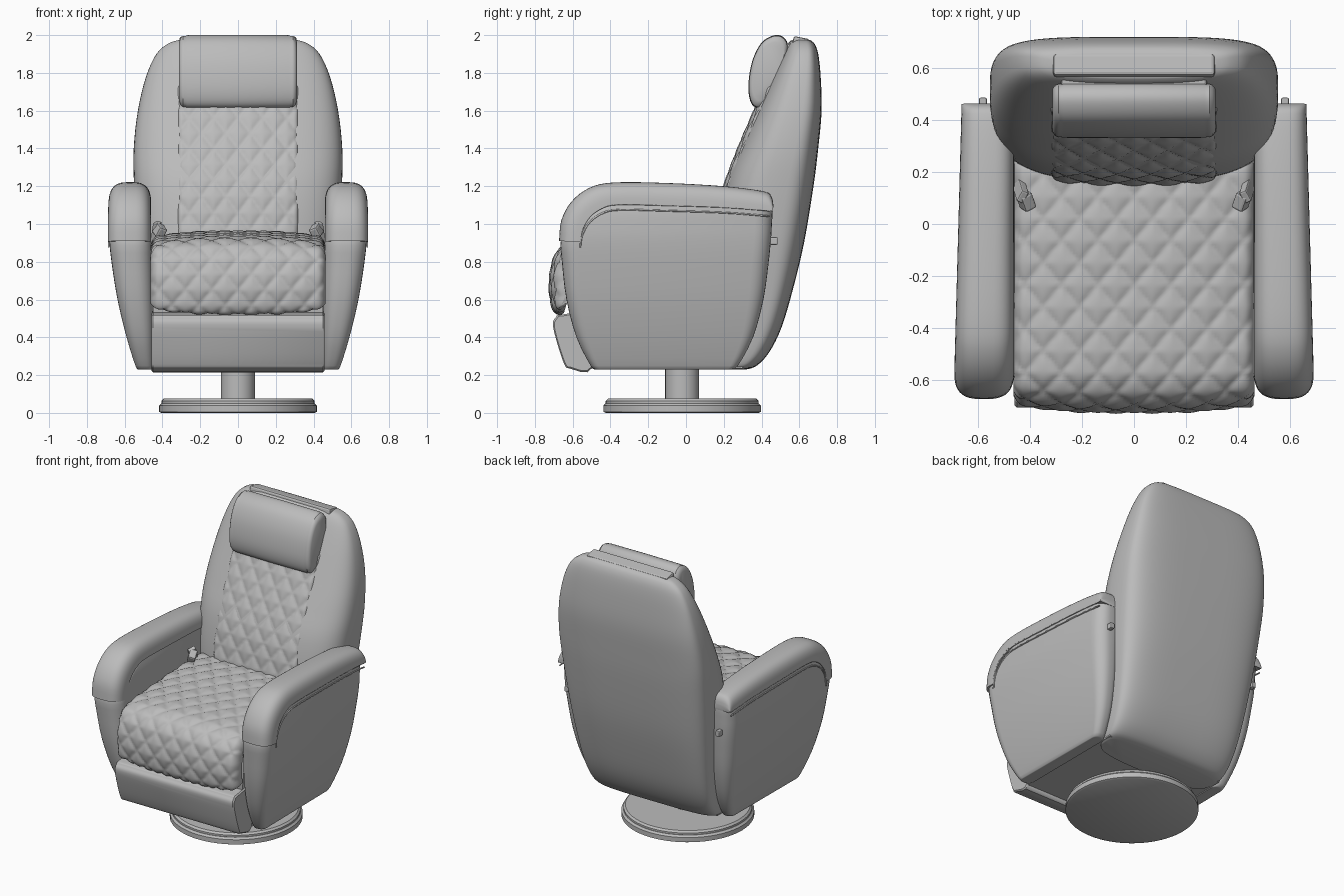
import bpy, bmesh, math
from mathutils import Vector

if "Cube" in bpy.data.objects:
    bpy.data.objects.remove(bpy.data.objects["Cube"])

grey = bpy.data.materials.new("grey leather")
grey.diffuse_color = (0.5, 0.5, 0.5, 1)
grey.use_nodes = True
grey.node_tree.nodes["Principled BSDF"].inputs["Base Color"].default_value = grey.diffuse_color


def finish(name, bm, angle=40):
    bmesh.ops.recalc_face_normals(bm, faces=bm.faces)
    me = bpy.data.meshes.new(name)
    bm.to_mesh(me)
    bm.free()
    for p in me.polygons:
        p.use_smooth = True
    me.set_sharp_from_angle(angle=math.radians(angle))
    me.materials.append(grey)
    ob = bpy.data.objects.new(name, me)
    bpy.context.collection.objects.link(ob)
    return ob


def loft(name, rings, angle=40):
    """Skin a list of equal-length closed rings and cap both ends."""
    bm = bmesh.new()
    vs = [[bm.verts.new(p) for p in r] for r in rings]
    n = len(vs[0])
    for a, b in zip(vs, vs[1:]):
        for i in range(n):
            j = (i + 1) % n
            bm.faces.new((a[i], a[j], b[j], b[i]))
    bm.faces.new(vs[0])
    bm.faces.new(vs[-1])
    return finish(name, bm, angle)


def spline(pts, k=5, closed=False):
    """Catmull-Rom smoothing of tuples of any size."""
    n, out = len(pts), []
    get = (lambda i: Vector(pts[i % n])) if closed else (lambda i: Vector(pts[max(0, min(n - 1, i))]))
    for i in range(n if closed else n - 1):
        a, b, c, d = (get(i + m) for m in (-1, 0, 1, 2))
        for q in range(k):
            t = q / k
            out.append(0.5 * (2 * b + (c - a) * t + (2 * a - 5 * b + 4 * c - d) * t * t
                              + (3 * b - a - 3 * c + d) * t ** 3))
    if not closed:
        out.append(get(n - 1))
    return out


def resample(pts, n):
    """Equal steps along a path; returns points and total length."""
    cum = [0]
    for a, b in zip(pts, pts[1:]):
        cum.append(cum[-1] + (b - a).length)
    out, j = [], 0
    for i in range(n + 1):
        s = cum[-1] * i / n
        while j < len(pts) - 2 and cum[j + 1] < s:
            j += 1
        out.append(pts[j].lerp(pts[j + 1], (s - cum[j]) / (cum[j + 1] - cum[j])))
    return out, cum[-1]


def power(v, e):
    return math.copysign(abs(v) ** e, v)


def rounded_rect(x0, x1, y0, y1, r, k=6):
    pts = []
    for cx, cy, a0 in ((x1 - r, y1 - r, 0), (x0 + r, y1 - r, 90), (x0 + r, y0 + r, 180), (x1 - r, y0 + r, 270)):
        for i in range(k + 1):
            a = math.radians(a0 + 90 * i / k)
            pts.append((cx + r * math.cos(a), cy + r * math.sin(a)))
    return pts


def quilted(name, path, half, crown, px, ps, nx, ns, amp=0.014, back=0.07):
    """Diamond-quilted pad swept along a (y, z) path."""
    pts, length = resample(spline(path), ns)
    rings = []
    for i, p in enumerate(pts):
        t = (pts[min(i + 1, ns)] - pts[max(i - 1, 0)]).normalized()
        nrm, s, ring = Vector((-t.y, t.x)), length * i / ns, []
        end = min(s, length - s)
        for k in range(nx + 1):
            x = half * (2 * k / nx - 1)
            u, v = x / px + s / ps, x / px - s / ps
            h = amp * (min(abs(math.sin(math.pi * u)), abs(math.sin(math.pi * v))) ** 0.6 - 0.6)
            f = abs(x) / half
            h -= crown * f ** 3 + 0.03 * max(0, (f - 0.93) / 0.07) ** 2 + 0.02 * max(0, 1 - end / 0.03) ** 2
            q = p + nrm * h
            ring.append((x, q.x, q.y))
        q = p - nrm * (back + crown)
        ring += [(half, q.x, q.y), (-half, q.x, q.y)]
        rings.append(ring)
    return loft(name, rings, 50)


def sweep_x(name, profile, stations, centre):
    """Sweep a closed (y, z) profile across x with scaled ends."""
    c = Vector(centre)
    return loft(name, [[(x, *(c + (p - c) * s)) for p in profile] for x, s in stations])


def box(name, loc, size, rot=(0, 0, 0), bevel=0.006):
    bpy.ops.mesh.primitive_cube_add(size=1, location=loc, rotation=rot)
    ob = bpy.context.object
    ob.name, ob.scale = name, size
    bpy.ops.object.transform_apply(location=False, rotation=False, scale=True)
    ob.data.materials.append(grey)
    b = ob.modifiers.new("bevel", "BEVEL")
    b.width, b.segments = bevel, 2
    return ob


def disc(name, r, z0, z1, n=64, soft=0.012):
    prof = [(r - soft, z0), (r, z0 + soft / 2), (r, z1 - soft), (r - soft, z1)]
    return loft(name, [[(q * math.cos(2 * math.pi * i / n), q * math.sin(2 * math.pi * i / n) - 0.02, z)
                        for i in range(n)] for q, z in prof])


# Swivel base
disc("base_disc", 0.418, 0.0, 0.05)
disc("base_cover", 0.405, 0.045, 0.075)
disc("column", 0.09, 0.07, 0.26, 40, 0.003)

# Underframe and kick panel below the cushion
frame = spline([(-0.5, 0.235), (0.3, 0.235), (0.33, 0.6), (0.3, 0.85), (-0.55, 0.85), (-0.6, 0.5)], 1, True)
sweep_x("underframe", frame, [(-0.45, 1), (0.45, 1)], (0, 0.5))
kick = spline([(-0.69, 0.505), (-0.705, 0.47), (-0.685, 0.38), (-0.645, 0.26), (-0.615, 0.235), (-0.5, 0.235),
               (-0.5, 0.51), (-0.66, 0.52)], 4, True)
sweep_x("kick_panel", kick, [(-0.458, 0.95), (-0.45, 1), (0.45, 1), (0.458, 0.95)], (-0.55, 0.38))

# Seat cushion
quilted("seat_cushion", [(-0.65, 0.515), (-0.7, 0.54), (-0.722, 0.64), (-0.718, 0.74), (-0.69, 0.84), (-0.62, 0.905),
                         (-0.5, 0.93), (-0.2, 0.95), (0.0, 0.96), (0.24, 0.96)], 0.462, 0.035, 0.14, 0.17, 80, 120)

# Backrest shell: z, half width, front y, back y
levels = [(0.23, 0.43, 0.1, 0.32), (0.25, 0.455, 0.12, 0.375), (0.32, 0.47, 0.15, 0.44), (0.45, 0.485, 0.18, 0.505),
          (0.65, 0.505, 0.19, 0.565), (0.9, 0.53, 0.16, 0.625), (1.2, 0.55, 0.205, 0.675), (1.4, 0.552, 0.285, 0.70),
          (1.6, 0.53, 0.375, 0.718), (1.78, 0.487, 0.455, 0.713), (1.9, 0.432, 0.51, 0.70), (1.955, 0.37, 0.54, 0.68),
          (1.975, 0.31, 0.56, 0.655)]
rings = []
for z, w, yf, yb in spline(levels, 4):
    yc, ring = yf + 0.58 * (yb - yf), []
    for i in range(72):
        a = 2 * math.pi * i / 72
        e = 0.5 if math.sin(a) > 0 else 0.68
        d = (yb - yc) if math.sin(a) > 0 else (yc - yf)
        ring.append((w * power(math.cos(a), e), yc + d * power(math.sin(a), e), z))
    rings.append(ring)
loft("backrest_shell", rings)
quilted("backrest_panel", [(0.14, 0.88), (0.165, 1.05), (0.20, 1.2), (0.275, 1.4), (0.36, 1.6), (0.42, 1.75)],
        0.325, 0.022, 0.13, 0.18, 60, 90, 0.013, 0.05)

# Headrest pillow with piped ends, and the strap behind it
pillow = spline([(0.47, 2.0), (0.40, 1.96), (0.35, 1.86), (0.33, 1.73), (0.345, 1.64), (0.39, 1.615), (0.45, 1.67),
                 (0.51, 1.80), (0.54, 1.93), (0.52, 1.985)], 5, True)
ends = [(0, 1), (0.27, 0.99), (0.282, 0.965), (0.29, 0.975), (0.303, 0.92), (0.312, 0.8)]
sweep_x("headrest", pillow, [(-x, s) for x, s in ends[:0:-1]] + ends, (0.44, 1.81))
box("headrest_strap", (0, 0.608, 1.965), (0.62, 0.085, 0.045), (-0.2, 0, 0), 0.012)
box("headrest_hinge", (0, 0.545, 1.93), (0.56, 0.06, 0.05), bevel=0.012)


# Armrests: taper narrows the outer side towards the back
def taper(x, y):
    return x - 0.03 * (x - 0.46) / 0.23 * (y + 0.65) / 1.1


body = [(0.23, 0.45, 0.53, -0.48, 0.24), (0.25, 0.45, 0.545, -0.505, 0.275), (0.4, 0.45, 0.592, -0.58, 0.355),
        (0.6, 0.452, 0.64, -0.633, 0.41), (0.8, 0.456, 0.672, -0.657, 0.438), (0.92, 0.46, 0.684, -0.662, 0.45),
        (1.0, 0.464, 0.686, -0.61, 0.455), (1.06, 0.466, 0.686, -0.54, 0.458), (1.11, 0.47, 0.682, -0.44, 0.455)]
outer = [(-0.672, 0.91), (-0.66, 1.02), (-0.605, 1.12), (-0.51, 1.192), (-0.38, 1.22), (-0.1, 1.217), (0.2, 1.2),
         (0.4, 1.175), (0.45, 1.15), (0.463, 1.1)]
inner = [(-0.56, 0.905), (-0.55, 0.97), (-0.51, 1.04), (-0.44, 1.088), (-0.35, 1.105), (-0.1, 1.1), (0.2, 1.09),
         (0.4, 1.075), (0.445, 1.07), (0.46, 1.066)]
for side, s in (("right", 1), ("left", -1)):
    rings = []
    for z, x0, x1, y0, y1 in spline(body, 3):
        r = min(0.09, (x1 - x0) * 0.42)
        rings.append([(s * taper(x, y), y, z) for x, y in rounded_rect(x0, x1, y0, y1, r)])
    loft("arm_body_" + side, rings)

    # Padded arm top wrapping over the front
    rings = []
    for o, b in zip(spline(outer, 4), spline(inner, 4)):
        ring = []
        for i in range(21):
            a = math.pi * i / 20
            p = b.lerp(o, math.sin(a) ** 0.75)
            ring.append((s * taper(0.576 + 0.116 * power(math.cos(a), 0.65), p.x), p.x, p.y))
        rings.append(ring)
    loft("arm_pad_" + side, rings)

    # Stitched piping under the pad
    for row, drop in enumerate((0, 0.03)):
        cu = bpy.data.curves.new("arm_piping", "CURVE")
        cu.dimensions, cu.bevel_depth, cu.bevel_resolution = "3D", 0.005, 1
        path = spline(inner[:-1], 4)
        sp = cu.splines.new("POLY")
        sp.points.add(len(path) - 1)
        for q, p in zip(sp.points, path):
            q.co = (s * (taper(0.6865, p.x)), p.x, p.y - drop, 1)
        cu.materials.append(grey)
        ob = bpy.data.objects.new(f"arm_piping_{side}_{row}", cu)
        bpy.context.collection.objects.link(ob)

    # Belt buckle beside the cushion and release knob behind the arm
    box("buckle_stalk_" + side, (s * 0.435, 0.13, 0.95), (0.03, 0.05, 0.13), (0.35, -0.3 * s, 0.4 * s))
    box("buckle_" + side, (s * 0.415, 0.09, 0.965), (0.05, 0.07, 0.06), (0.5, -0.3 * s, -0.5 * s), 0.01)
    box("release_knob_" + side, (s * 0.58, 0.465, 0.91), (0.03, 0.04, 0.04))
